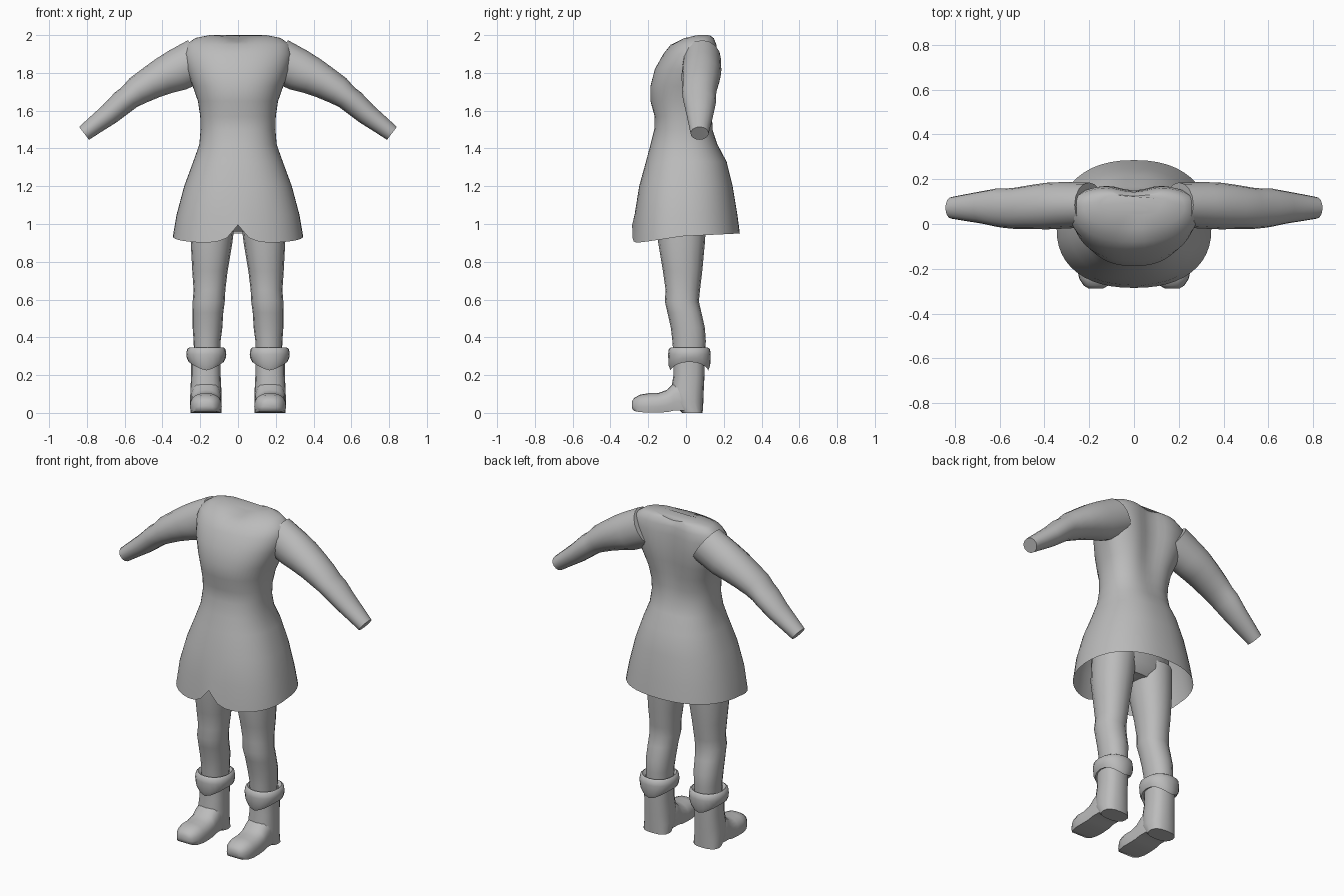
import bpy, bmesh, math
from mathutils import Vector

grey = bpy.data.materials.new("plain grey")
grey.diffuse_color = (0.5, 0.5, 0.5, 1)


def loft(name, rings, cap_start=True, cap_end=True, angle=40):
    """Skin a list of equal-length point rings into one smooth object."""
    bm = bmesh.new()
    rows = [[bm.verts.new(p) for p in ring] for ring in rings]
    n = len(rows[0])
    for a, b in zip(rows, rows[1:]):
        for i in range(n):
            j = (i + 1) % n
            bm.faces.new((a[i], a[j], b[j], b[i]))
    if cap_start:
        bm.faces.new(rows[0])
    if cap_end:
        bm.faces.new(rows[-1])
    bmesh.ops.recalc_face_normals(bm, faces=bm.faces)
    mesh = bpy.data.meshes.new(name)
    bm.to_mesh(mesh)
    bm.free()
    mesh.shade_smooth()
    mesh.set_sharp_from_angle(angle=math.radians(angle))
    mesh.materials.append(grey)
    obj = bpy.data.objects.new(name, mesh)
    bpy.context.collection.objects.link(obj)
    return obj


def sgnpow(v, p):
    return math.copysign(abs(v) ** p, v)


def oval(z, x0, x1, y0, y1, yc=None, n=16, power=2.2):
    """Horizontal rounded ring between x0..x1 and y0..y1, widest at yc."""
    yc = (y0 + y1) / 2 if yc is None else yc
    pts = []
    for i in range(n):
        a = 2 * math.pi * i / n
        c, s = sgnpow(math.cos(a), 2 / power), sgnpow(math.sin(a), 2 / power)
        y = yc + s * ((y1 - yc) if s > 0 else (yc - y0))
        pts.append(Vector(((x0 + x1) / 2 + c * (x1 - x0) / 2, y, z)))
    return pts


# Tunic: z, half width, front y, back y, widest y, back groove depth
TUNIC = [
    (0.93, 0.345, -0.285, 0.285, -0.02, 0),
    (1.05, 0.325, -0.272, 0.272, -0.02, 0),
    (1.20, 0.285, -0.248, 0.247, -0.01, 0),
    (1.33, 0.237, -0.212, 0.215, 0.0, 0),
    (1.42, 0.205, -0.188, 0.172, 0.0, 0.005),
    (1.50, 0.198, -0.168, 0.150, 0.0, 0.01),
    (1.57, 0.200, -0.166, 0.155, 0.0, 0.02),
    (1.65, 0.212, -0.188, 0.165, 0.02, 0.03),
    (1.73, 0.240, -0.188, 0.178, 0.04, 0.035),
    (1.82, 0.275, -0.165, 0.184, 0.06, 0.035),
    (1.90, 0.290, -0.120, 0.180, 0.07, 0.035),
    (1.95, 0.275, -0.080, 0.172, 0.08, 0.03),
    (1.985, 0.225, -0.020, 0.160, 0.08, 0.025),
    (2.00, 0.150, 0.040, 0.145, 0.09, 0.02),
]
rings = []
for k, (z, w, yf, yb, yc, groove) in enumerate(TUNIC):
    ring = oval(z, -w, w, yf, yb, yc, n=48, power=2.3)
    for p in ring:
        if p.y > yc:
            p.y -= groove * math.exp(-(p.x / 0.09) ** 2)
        if k == 0:
            # wavy hem with a notch at the front centre
            if p.y < yc:
                s = (yc - p.y) / (yc - yf)
                p.z = 0.895 + 0.04 * (1 - s) + 0.1 * math.exp(-abs(p.x) / 0.05)
            else:
                p.z = 0.935 + 0.015 * (p.y - yc) / (yb - yc)
        if k >= len(TUNIC) - 2:
            # neckline dip
            p.z -= 0.02 * math.exp(-(p.x / 0.07) ** 2)
    rings.append(ring)
loft("tunic", rings, cap_start=False)

# Hips inside the skirt
loft("hips", [oval(0.96, -0.17, 0.17, -0.09, 0.06, n=24),
              oval(1.01, -0.235, 0.235, -0.14, 0.10, n=24),
              oval(1.15, -0.24, 0.24, -0.15, 0.12, n=24),
              oval(1.30, -0.20, 0.20, -0.14, 0.12, n=24)])

# Sleeve: centre x, y, z, radius across the arm, radius in y
SLEEVE = [
    (0.20, 0.085, 1.875, 0.118, 0.10),
    (0.32, 0.083, 1.815, 0.112, 0.104),
    (0.39, 0.080, 1.785, 0.100, 0.104),
    (0.46, 0.076, 1.748, 0.088, 0.098),
    (0.53, 0.070, 1.707, 0.078, 0.092),
    (0.575, 0.070, 1.672, 0.066, 0.088),
    (0.61, 0.073, 1.645, 0.066, 0.086),
    (0.68, 0.074, 1.583, 0.058, 0.072),
    (0.75, 0.073, 1.530, 0.050, 0.060),
    (0.815, 0.072, 1.480, 0.043, 0.048),
]

# Leg: z, inner x, outer x, front y, back y
LEG = [
    (1.06, 0.010, 0.245, -0.150, 0.110),
    (0.90, 0.030, 0.250, -0.147, 0.100),
    (0.75, 0.055, 0.242, -0.122, 0.086),
    (0.65, 0.067, 0.235, -0.108, 0.074),
    (0.59, 0.070, 0.240, -0.112, 0.068),
    (0.53, 0.078, 0.240, -0.098, 0.082),
    (0.45, 0.083, 0.240, -0.080, 0.100),
    (0.38, 0.092, 0.235, -0.072, 0.105),
    (0.28, 0.095, 0.232, -0.065, 0.098),
]

# Boot shaft: same columns as the leg
SHAFT = [
    (0.30, 0.092, 0.248, -0.068, 0.100),
    (0.20, 0.092, 0.248, -0.066, 0.098),
    (0.12, 0.088, 0.252, -0.080, 0.094),
    (0.06, 0.086, 0.254, -0.080, 0.092),
    (0.00, 0.088, 0.252, -0.020, 0.088),
]

# Foot along y: y, half width, sole z, top z
FOOT = [
    (0.06, 0.070, 0.010, 0.13),
    (-0.02, 0.080, 0.012, 0.19),
    (-0.065, 0.081, 0.012, 0.16),
    (-0.10, 0.082, 0.004, 0.122),
    (-0.15, 0.084, 0.002, 0.104),
    (-0.20, 0.084, 0.002, 0.104),
    (-0.245, 0.074, 0.004, 0.096),
    (-0.275, 0.054, 0.010, 0.078),
    (-0.287, 0.034, 0.026, 0.060),
]


def foot_ring(y, w, z0, z1):
    """Boot cross-section: flat sole, rounded top."""
    pts = [Vector((0.17 - w * 0.92, y, z0)), Vector((0.17 + w * 0.92, y, z0))]
    side = z0 + (z1 - z0) * 0.3
    for i in range(11):
        a = math.pi * i / 10
        pts.append(Vector((0.17 + w * sgnpow(math.cos(a), 0.8), y,
                           side + (z1 - side) * math.sin(a) ** 0.8)))
    return pts


def cuff_ring(z, grow, wave):
    """Folded boot cuff ring; wave lifts the sides of the lower edge."""
    ring = oval(z, 0.168 - 0.105 - grow, 0.168 + 0.105 + grow,
                -0.094 - grow, 0.130 + grow, n=20)
    for p in ring:
        p.z += wave * min(1, abs(p.x - 0.168) / 0.1) ** 1.5
    return ring


def sided(ring, side):
    return [Vector((p.x * side, p.y, p.z)) for p in ring]


for side, label in ((-1, "right"), (1, "left")):
    # sleeve rings stand across the arm direction
    sleeve = []
    for i, (x, y, z, r, ry) in enumerate(SLEEVE):
        a, b = SLEEVE[max(i - 1, 0)], SLEEVE[min(i + 1, len(SLEEVE) - 1)]
        d = Vector((b[0] - a[0], 0, b[2] - a[2])).normalized()
        up = Vector((-d.z, 0, d.x))
        if i == 0:
            up = Vector((0.55, 0, 0.83))
        sleeve.append([Vector((x, y, z)) + up * (r * math.cos(t))
                       + Vector((0, ry * math.sin(t), 0))
                       for t in (2 * math.pi * k / 16 for k in range(16))])
    loft(label + "_sleeve", [sided(r, side) for r in sleeve])

    loft(label + "_leg", [sided(oval(*r), side) for r in LEG])
    loft(label + "_boot_shaft", [sided(oval(*r, power=2.5), side) for r in SHAFT])
    loft(label + "_boot_foot", [sided(foot_ring(*r), side) for r in FOOT], angle=50)

    cuff = [cuff_ring(0.255, -0.026, 0.03), cuff_ring(0.225, -0.012, 0.05),
            cuff_ring(0.250, -0.002, 0.04), cuff_ring(0.310, 0.001, 0.0),
            cuff_ring(0.338, -0.003, 0.0), cuff_ring(0.346, -0.014, 0.0),
            cuff_ring(0.330, -0.032, 0.0)]
    loft(label + "_boot_cuff", [sided(r, side) for r in cuff], False, False, 50)
